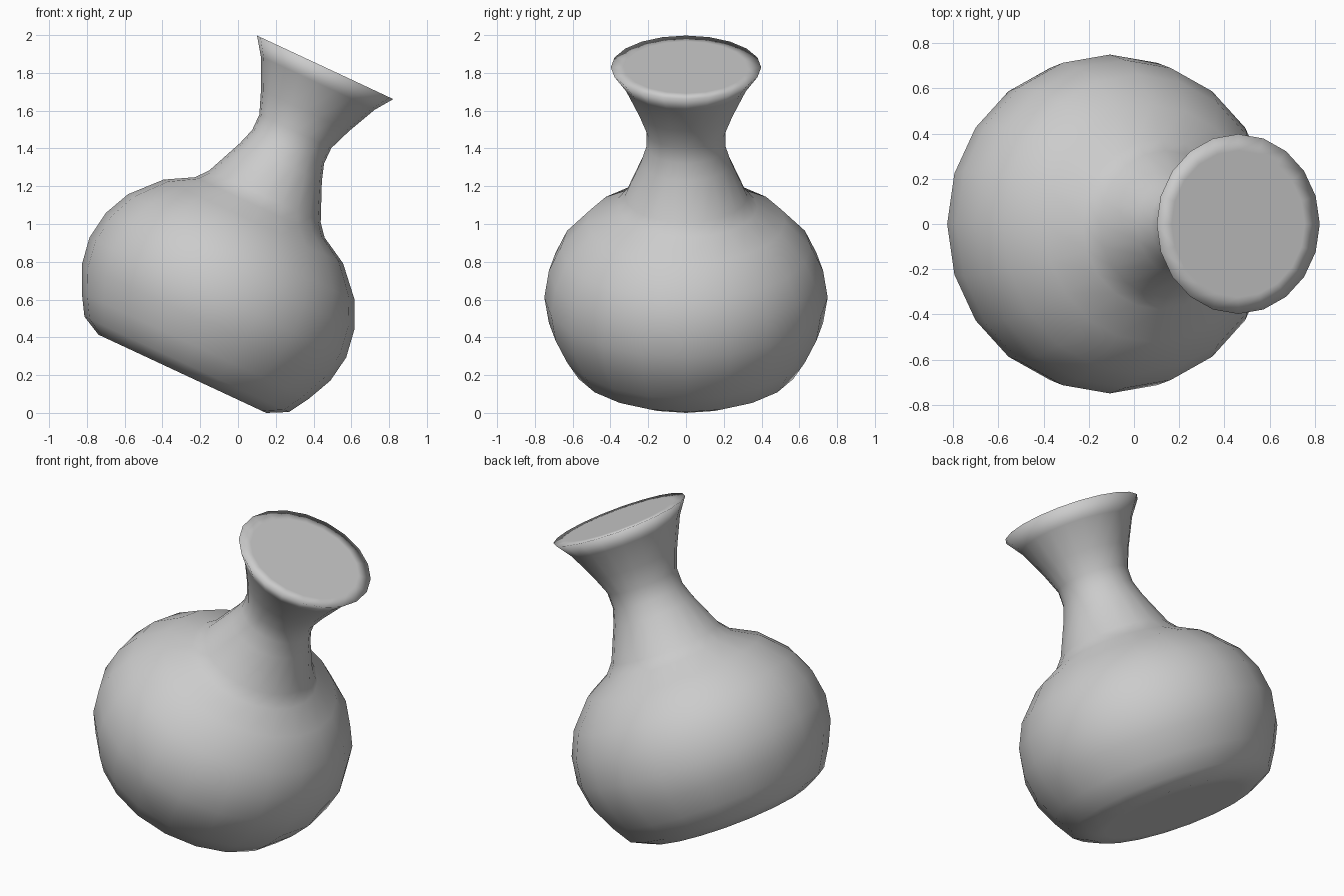
import bpy, bmesh, math
from mathutils import Matrix

if "Cube" in bpy.data.objects:
    bpy.data.objects.remove(bpy.data.objects["Cube"])

SEGMENTS = 20
TILT = math.radians(25)

# Lathe profile (radius, height) from base centre to cap centre
profile = [
    (0.41, 0.0), (0.49, 0.0),                                  # flat base
    (0.597, 0.055), (0.663, 0.163), (0.726, 0.298), (0.75, 0.445),
    (0.726, 0.602), (0.662, 0.74), (0.524, 0.89),              # round body
    (0.378, 0.972), (0.325, 1.037), (0.239, 1.236),
    (0.21, 1.326), (0.21, 1.416), (0.257, 1.537),              # neck
    (0.333, 1.698), (0.398, 1.79),                             # flared rim
    (0.325, 1.79),                                             # flat cap
]

bm = bmesh.new()


def ring(r, h):
    return [bm.verts.new((r * math.cos(2 * math.pi * i / SEGMENTS),
                          r * math.sin(2 * math.pi * i / SEGMENTS), h))
            for i in range(SEGMENTS)]


rings = [ring(r, h) for r, h in profile]
for low, high in zip(rings, rings[1:]):
    for i in range(SEGMENTS):
        j = (i + 1) % SEGMENTS
        bm.faces.new((low[i], low[j], high[j], high[i]))
bm.faces.new(list(reversed(rings[0])))
bm.faces.new(rings[-1])

# Lean the whole vase over toward +x, lowest base edge on the ground
bm.transform(Matrix.Translation((-0.295, 0, 0.207)) @ Matrix.Rotation(TILT, 4, 'Y'))
low_z = min(v.co.z for v in bm.verts)
bmesh.ops.translate(bm, verts=bm.verts, vec=(0, 0, -low_z))
for f in bm.faces:
    f.smooth = True

mesh = bpy.data.meshes.new("tilted_vase")
bm.to_mesh(mesh)
bm.free()
vase = bpy.data.objects.new("tilted_vase", mesh)
bpy.context.collection.objects.link(vase)
